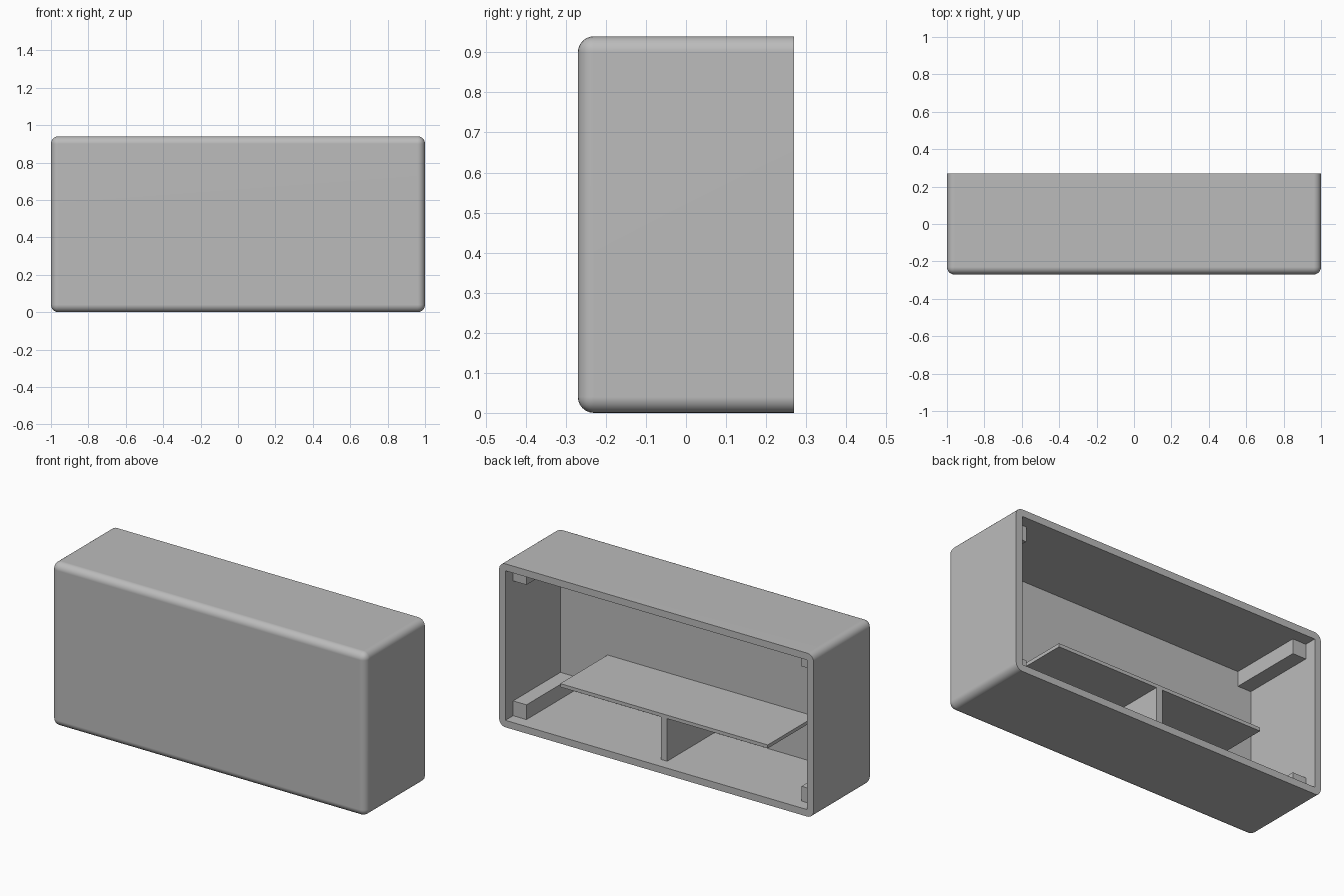
import bpy
import bmesh
from mathutils import Vector

if "Cube" in bpy.data.objects:
    bpy.data.objects.remove(bpy.data.objects["Cube"], do_unlink=True)

W, D, H = 1.0, 0.27, 0.94      # half width, half depth, height
WALL, FRONT_IN = 0.04, -0.23   # wall thickness, inner face of the front
FILLET = 0.04
SINK = 0.01                    # how far inner parts run into the walls
BACK_END = 0.20                # where inner parts stop, short of the rim

grey = bpy.data.materials.new("light grey")
grey.use_nodes = True
grey.diffuse_color = (0.5, 0.5, 0.5, 1)
grey.node_tree.nodes["Principled BSDF"].inputs["Base Color"].default_value = grey.diffuse_color


def box(name, lo, hi, fillet=0):
    """Box between two corners; a fillet rounds every edge not on the back."""
    lo, hi = Vector(lo), Vector(hi)
    bm = bmesh.new()
    bmesh.ops.create_cube(bm, size=1)
    for v in bm.verts:
        v.co = (lo + hi) / 2 + v.co * (hi - lo)
    if fillet:
        edges = [e for e in bm.edges if min(v.co.y for v in e.verts) < hi.y - 0.001]
        bmesh.ops.bevel(bm, geom=edges, offset=fillet, segments=6,
                        profile=0.5, affect='EDGES')
    mesh = bpy.data.meshes.new(name)
    bm.to_mesh(mesh)
    bm.free()
    mesh.materials.append(grey)
    obj = bpy.data.objects.new(name, mesh)
    bpy.context.collection.objects.link(obj)
    return obj


# Rounded outer shell, hollowed from the open back
shell = box("shell", (-W, -D, 0), (W, D, H), FILLET)
cutter = box("cavity_cutter", (WALL - W, FRONT_IN, WALL), (W - WALL, D + 0.1, H - WALL))
cutter.hide_render = True
cut = shell.modifiers.new("hollow", 'BOOLEAN')
cut.operation, cut.solver, cut.object = 'DIFFERENCE', 'EXACT', cutter
bpy.ops.object.select_all(action='DESELECT')
bpy.context.view_layer.objects.active = shell
shell.select_set(True)
bpy.ops.object.modifier_apply(modifier=cut.name)
bpy.data.objects.remove(cutter, do_unlink=True)
bpy.ops.object.shade_smooth_by_angle(angle=0.6)
weighted = shell.modifiers.new("flat_panels", 'WEIGHTED_NORMAL')
weighted.keep_sharp = True

# Square mounting bars running front to back in the four inner corners
BAR = 0.085
x_out, x_in = W - WALL + SINK, W - WALL - BAR
for side, s in (("left", 1), ("right", -1)):
    xs = sorted((s * x_in, s * x_out))
    for level, z0, z1 in (("lower", WALL - SINK, WALL + BAR),
                          ("upper", H - WALL - BAR, H - WALL + SINK)):
        box(f"{level}_{side}_corner_bar", (xs[0], FRONT_IN - SINK, z0), (xs[1], BACK_END, z1))

# Thin shelf with one upright support beneath it
SHELF_TOP, SHELF_THICK = 0.305, 0.02
box("shelf", (-0.66, FRONT_IN - SINK, SHELF_TOP - SHELF_THICK), (0.66, BACK_END, SHELF_TOP))
box("shelf_support", (-0.02, FRONT_IN - SINK, WALL - SINK),
    (0.02, BACK_END, SHELF_TOP - SHELF_THICK))
